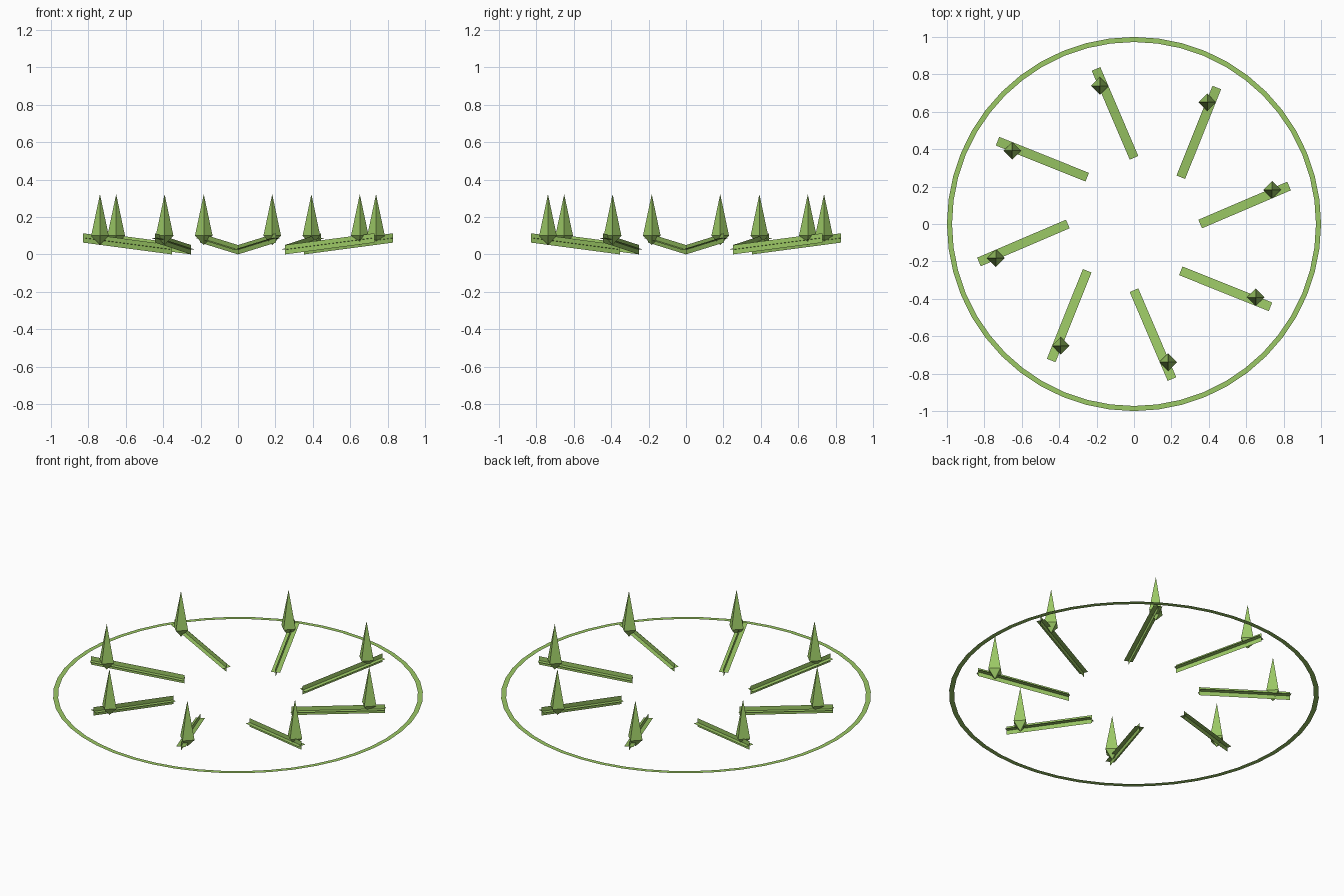
import bpy
from math import pi, cos, sin
from mathutils import Vector, Matrix

if "Cube" in bpy.data.objects:
    bpy.data.objects.remove(bpy.data.objects["Cube"])

green = bpy.data.materials.new("leaf_green")
green.diffuse_color = (0.33, 0.58, 0.13, 1)
green.use_nodes = True
green.node_tree.nodes["Principled BSDF"].inputs["Base Color"].default_value = green.diffuse_color

COUNT = 8
BASE_Z = 0.025


def make(name, verts, faces):
    mesh = bpy.data.meshes.new(name)
    mesh.from_pydata([tuple(v) for v in verts], [], faces)
    mesh.materials.append(green)
    mesh.update()
    ob = bpy.data.objects.new(name, mesh)
    bpy.context.collection.objects.link(ob)
    return ob


# Flat ring lying around everything
def ring(name, outer, inner, z, n=48):
    verts = [(r * cos(2 * pi * i / n), r * sin(2 * pi * i / n), z)
             for r in (outer, inner) for i in range(n)]
    faces = [(i, (i + 1) % n, n + (i + 1) % n, n + i) for i in range(n)]
    make(name, verts, faces)


# Stem: two crossed flat strips running from a to b
def stem(name, a, b, half, rot):
    a, b = Vector(a), Vector(b)
    d = (b - a).normalized()
    side = d.cross(Vector((0, 0, 1))).normalized() * half
    up = Vector((0, 0, half))
    verts, faces = [], []
    for off in (side, up):
        k = len(verts)
        verts += [a + off, b + off, b - off, a - off]
        faces.append((k, k + 1, k + 2, k + 3))
    make(name, [rot @ v for v in verts], faces)


# Thorn: long four-sided double pyramid, corners on the x and y axes
def thorn(name, p, half, z_low, z_mid, z_top):
    verts = [(p.x + half * cos(i * pi / 2), p.y + half * sin(i * pi / 2), z_mid)
             for i in range(4)]
    verts += [(p.x, p.y, z_top), (p.x, p.y, z_low)]
    faces = []
    for i in range(4):
        j = (i + 1) % 4
        faces += [(i, j, 4), (j, i, 5)]
    make(name, verts, faces)


ring("outer_ring", 1.0, 0.973, BASE_Z)

for i in range(COUNT):
    rot = Matrix.Rotation(2 * pi * i / COUNT, 3, 'Z')
    stem(f"stem_{i + 1}", (0.354, 0, BASE_Z), (0.829, 0.203, 0.088), 0.025, rot)
    thorn(f"thorn_{i + 1}", rot @ Vector((0.738, 0.183, 0)), 0.047, 0.05, 0.1, 0.322)
